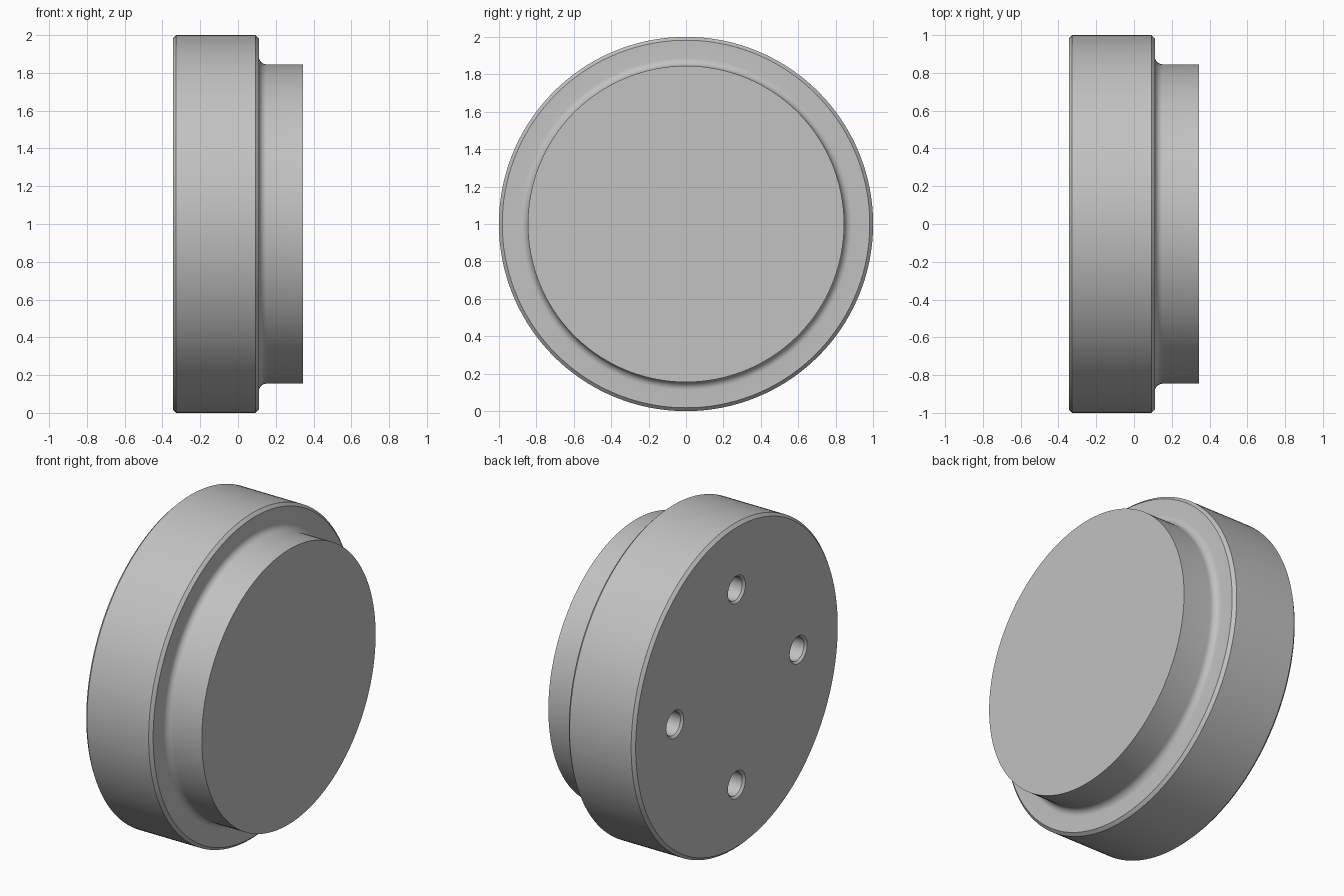
import bpy
import bmesh
from math import sin, cos, pi, radians

cube = bpy.data.objects.get("Cube")
if cube:
    bpy.data.objects.remove(cube, do_unlink=True)

HALF = 0.345      # half of the total thickness along x
STEP = 0.11       # where the wide disc ends
BIG, HUB = 1.0, 0.845
CHAMFER, FILLET = 0.018, 0.042

grey = bpy.data.materials.new("plain grey")
grey.use_nodes = True
colour = (0.54, 0.54, 0.54, 1)
grey.diffuse_color = colour
grey.node_tree.nodes["Principled BSDF"].inputs["Base Color"].default_value = colour


def lathe(bm, profile, segments, y=0, z=0):
    """Revolve (x, radius) points about an axis parallel to x and cap both ends."""
    rings = []
    for x, r in profile:
        angles = [2 * pi * i / segments for i in range(segments)]
        rings.append([bm.verts.new((x, y + r * cos(a), z + r * sin(a))) for a in angles])
    for a, b in zip(rings, rings[1:]):
        for i in range(segments):
            j = (i + 1) % segments
            bm.faces.new((a[i], a[j], b[j], b[i]))
    bm.faces.new(rings[0])
    bm.faces.new(rings[-1])


def make_object(name, bm):
    bmesh.ops.recalc_face_normals(bm, faces=bm.faces)
    mesh = bpy.data.meshes.new(name)
    bm.to_mesh(mesh)
    bm.free()
    mesh.materials.append(grey)
    obj = bpy.data.objects.new(name, mesh)
    bpy.context.collection.objects.link(obj)
    return obj


# Stepped disc: chamfered wide rim, filleted step, narrower hub
profile = [(-HALF, BIG - CHAMFER), (-HALF + CHAMFER, BIG),
           (STEP - CHAMFER, BIG), (STEP, BIG - CHAMFER)]
for i in range(9):
    a = pi / 2 * i / 8
    profile.append((STEP + FILLET * (1 - cos(a)), HUB + FILLET * (1 - sin(a))))
profile.append((HALF, HUB))
bm = bmesh.new()
lathe(bm, profile, 160, z=1)
disc = make_object("stepped_disc", bm)

# Four countersunk blind holes in the wide face
bm = bmesh.new()
for k in range(4):
    a = k * pi / 2
    lathe(bm, [(-HALF - 0.015, 0.1), (-HALF + 0.013, 0.072), (-0.02, 0.072)],
          40, y=0.6 * cos(a), z=1 + 0.6 * sin(a))
cutter = make_object("hole_cutter", bm)
cutter.hide_render = True

bpy.ops.object.select_all(action="DESELECT")
disc.select_set(True)
bpy.context.view_layer.objects.active = disc
cut = disc.modifiers.new("holes", "BOOLEAN")
cut.operation = "DIFFERENCE"
cut.solver = "EXACT"
cut.object = cutter
bpy.ops.object.modifier_apply(modifier=cut.name)
bpy.data.objects.remove(cutter, do_unlink=True)
bpy.ops.object.shade_smooth_by_angle(angle=radians(30))
